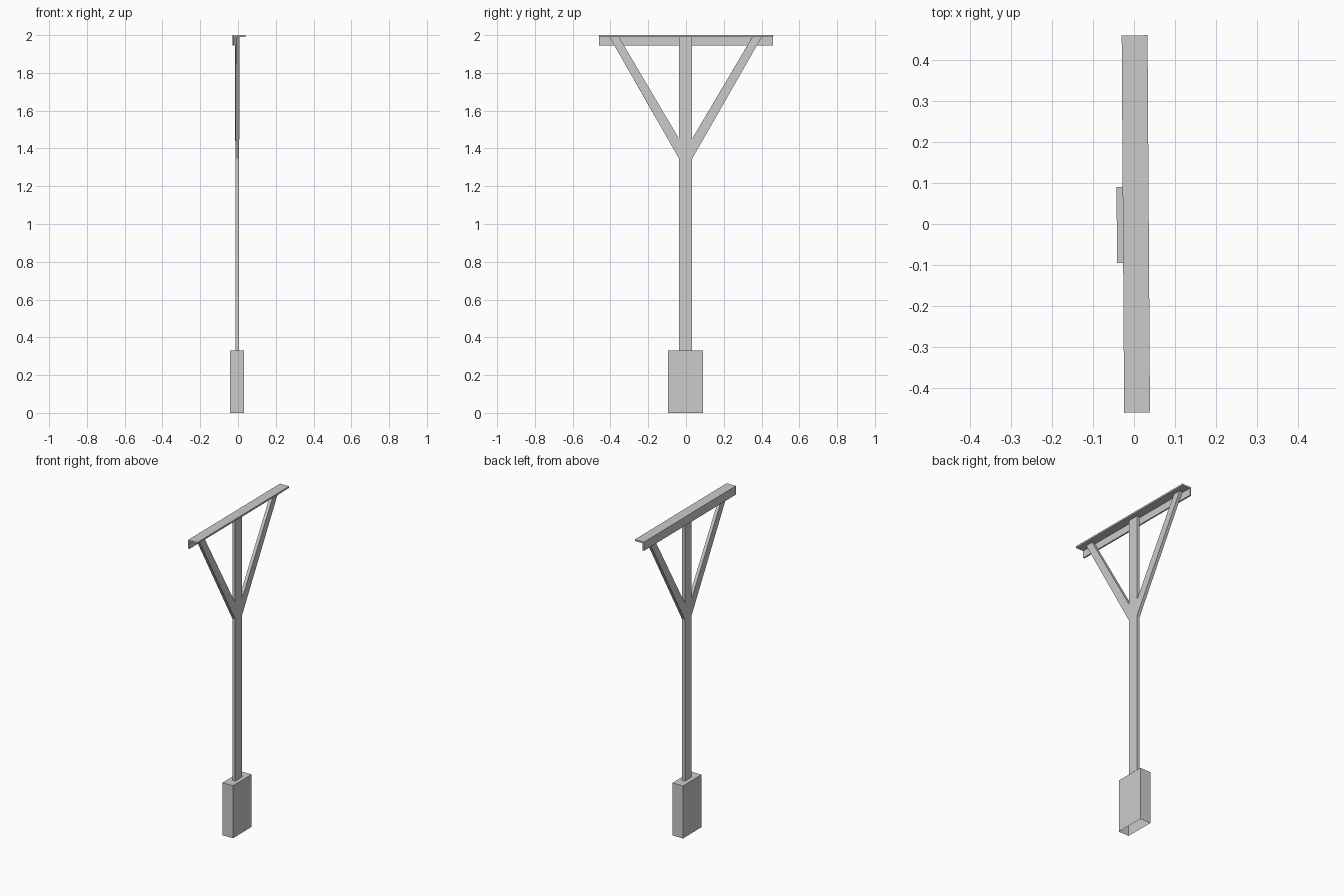
import bpy
import bmesh
from mathutils import Matrix

if "Cube" in bpy.data.objects:
    bpy.data.objects.remove(bpy.data.objects["Cube"], do_unlink=True)

# One plain grey for the whole post
grey = bpy.data.materials.new("light_grey")
grey.use_nodes = True
colour = (0.6, 0.6, 0.6, 1)
grey.diffuse_color = colour
grey.node_tree.nodes["Principled BSDF"].inputs["Base Color"].default_value = colour

TWIST = Matrix.Rotation(0.0065, 4, "Z")  # the post stands very slightly turned


def prism(name, profile, axis, start, end, open_start=False):
    """Extrude a 2D profile along x (points are y, z), y (x, z) or z (x, y)."""
    place = {"x": lambda a, b, d: (d, a, b),
             "y": lambda a, b, d: (a, d, b),
             "z": lambda a, b, d: (a, b, d)}[axis]
    bm = bmesh.new()
    base = bm.faces.new([bm.verts.new(place(a, b, start)) for a, b in profile])
    extruded = bmesh.ops.extrude_face_region(bm, geom=[base], use_keep_orig=True)
    for v in extruded["geom"]:
        if isinstance(v, bmesh.types.BMVert):
            v.co = place(*[c for i, c in enumerate(v.co) if i != "xyz".index(axis)], end)
    bmesh.ops.recalc_face_normals(bm, faces=bm.faces)
    if open_start:
        bmesh.ops.delete(bm, geom=[base], context="FACES_ONLY")
    bm.transform(TWIST)
    mesh = bpy.data.meshes.new(name)
    bm.to_mesh(mesh)
    bm.free()
    mesh.materials.append(grey)
    obj = bpy.data.objects.new(name, mesh)
    bpy.context.collection.objects.link(obj)
    return obj


def rect(a0, a1, b0, b1):
    return [(a0, b0), (a1, b0), (a1, b1), (a0, b1)]


# Footing block, open underneath
prism("footing", rect(-0.042, 0.031, -0.095, 0.091), "z", 0, 0.33, open_start=True)

# Flat upright
prism("upright", rect(-0.014, 0.006, -0.037, 0.032), "z", 0.33, 1.99)

# Diagonal braces, mirrored about the upright
for side, name in ((1, "back_brace"), (-1, "front_brace")):
    mid = -0.002
    outline = [(0.034, 1.345), (0.403, 1.99), (0.353, 1.99), (0.034, 1.45)]
    prism(name, [(mid + side * y, z) for y, z in outline], "x", -0.014, 0.006)

# Angle-section crossbeam
angle = [(-0.027, 1.945), (-0.018, 1.945), (-0.018, 1.99),
         (0.036, 1.99), (0.036, 2.0), (-0.027, 2.0)]
prism("crossbeam", angle, "y", -0.46, 0.46)
